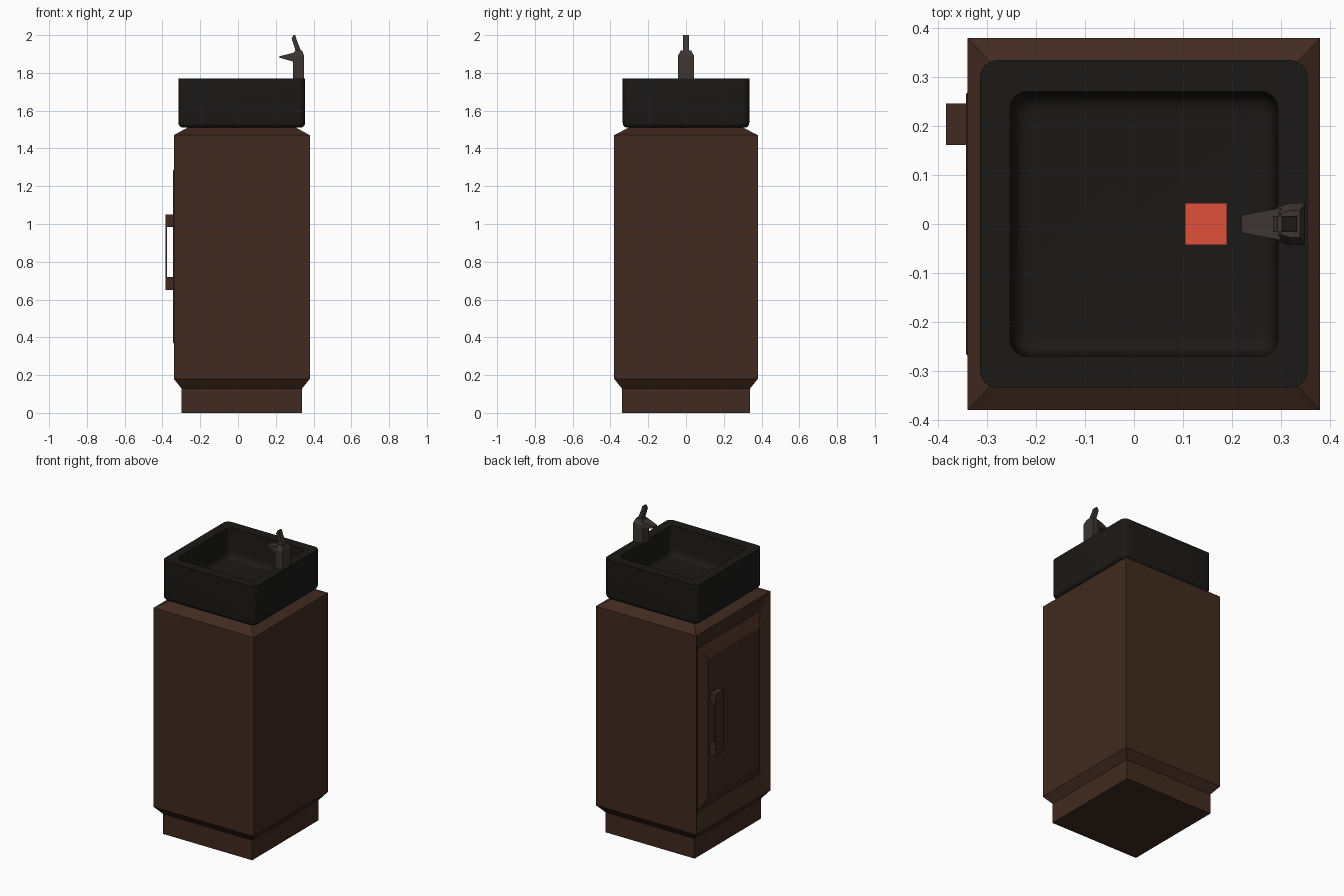
import bpy, bmesh, math
from mathutils import Vector

if "Cube" in bpy.data.objects:
    bpy.data.objects.remove(bpy.data.objects["Cube"])

CX = 0.02  # cabinet and sink centre in x


def material(name, rgb):
    m = bpy.data.materials.new(name)
    m.diffuse_color = (*rgb, 1)
    m.use_nodes = True
    m.node_tree.nodes["Principled BSDF"].inputs["Base Color"].default_value = m.diffuse_color
    return m


WOOD = material("dark_wood", (0.052, 0.023, 0.014))
STONE = material("black_stone", (0.011, 0.010, 0.009))
METAL = material("dark_metal", (0.045, 0.036, 0.032))
RED = material("red_drain", (0.75, 0.08, 0.045))


def finish(name, bm, mat, smooth=None):
    bmesh.ops.recalc_face_normals(bm, faces=bm.faces)
    me = bpy.data.meshes.new(name)
    bm.to_mesh(me)
    bm.free()
    ob = bpy.data.objects.new(name, me)
    bpy.context.collection.objects.link(ob)
    me.materials.append(mat)
    if smooth:
        bpy.context.view_layer.objects.active = ob
        ob.select_set(True)
        bpy.ops.object.shade_smooth_by_angle(angle=math.radians(smooth))
        ob.select_set(False)
    return ob


def loft(bm, rings, cap_start=True, cap_end=True):
    """Skin matching rings of points; returns the rings as vertices."""
    vs = [[bm.verts.new(p) for p in r] for r in rings]
    for a, b in zip(vs, vs[1:]):
        for i in range(len(a)):
            j = (i + 1) % len(a)
            bm.faces.new((a[i], a[j], b[j], b[i]))
    if cap_start:
        bm.faces.new(vs[0][::-1])
    if cap_end:
        bm.faces.new(vs[-1])
    return vs


def rect(hx, hy, z, cx=CX):
    return [(cx + sx * hx, sy * hy, z) for sx, sy in ((-1, -1), (1, -1), (1, 1), (-1, 1))]


def rounded(hx, hy, r, z, seg=6):
    pts = []
    for q, (sx, sy) in enumerate(((1, 1), (-1, 1), (-1, -1), (1, -1))):
        for k in range(seg + 1):
            a = math.pi / 2 * (q + k / seg)
            pts.append((CX + sx * (hx - r) + r * math.cos(a),
                        sy * (hy - r) + r * math.sin(a), z))
    return pts


def box(name, lo, hi, mat):
    bm = bmesh.new()
    loft(bm, [[(x, y, z) for x, y in ((lo[0], lo[1]), (hi[0], lo[1]), (hi[0], hi[1]), (lo[0], hi[1]))]
              for z in (lo[2], hi[2])])
    return finish(name, bm, mat)


# Cabinet: plinth, flare, body and tapered top
bm = bmesh.new()
rings = loft(bm, [rect(.32, .34, 0), rect(.32, .34, .13), rect(.36, .38, .18),
                  rect(.36, .38, 1.47), rect(.27, .285, 1.52)])
# Door on the left side: sloped groove around a raised panel
lo, hi = rings[2], rings[3]
edge = [lo[0], lo[3], hi[3], hi[0]]
bmesh.ops.delete(bm, geom=[f for f in bm.faces if set(f.verts) == set(edge)], context='FACES_ONLY')
for x, hy, z0, z1 in ((-.305, .32, .30, 1.355), (-.344, .265, .375, 1.28)):
    ring = [bm.verts.new((x, y, z)) for y, z in ((-hy, z0), (hy, z0), (hy, z1), (-hy, z1))]
    for i in range(4):
        j = (i + 1) % 4
        bm.faces.new((edge[i], edge[j], ring[j], ring[i]))
    edge = ring
bm.faces.new(edge)
finish("cabinet", bm, WOOD)

# Door handle: two posts and a thin bar
for n, z0, z1 in (("lower", .65, .72), ("upper", .985, 1.05)):
    box(f"handle_post_{n}", (-.376, .162, z0), (-.342, .246, z1), WOOD)
box("handle_bar", (-.384, .162, .65), (-.376, .246, 1.05), WOOD)

# Sink: outer shell, flat rim and filleted basin
def arc(h, z, r, sgn, n=5):
    """Quarter fillet at the foot of a wall, as (half size, z, radius inset)."""
    out = []
    for k in range(n + 1):
        a = math.pi / 2 * k / n
        out.append((h - r * (1 - math.sin(a)), z + r * (1 - math.cos(a))))
    return out if sgn > 0 else out[::-1]


outer = arc(.335, 1.51, .025, 1) + [(.335, 1.77)]
inner = [(.274, 1.77)] + arc(.268, 1.58, .035, -1)
bm = bmesh.new()
loft(bm, [rounded(h, h, .036 - (.335 - h) * .4, z) for h, z in outer] +
     [rounded(h, h - .003, .036 - (.274 - h) * .4, z) for h, z in inner])
finish("sink", bm, STONE, 35)

# Drain
bm = bmesh.new()
loft(bm, [rect(.043, .043, 1.579, .147), rect(.043, .043, 1.584, .147),
          rect(.023, .023, 1.584, .147), rect(.023, .023, 1.582, .147)])
finish("drain", bm, RED)

# Tap body: tapered towards the spout with a chamfered top
plan = ((.35, -.043), (.35, .043), (.318, .043), (.29, .033), (.29, -.033), (.318, -.043))
bm = bmesh.new()
loft(bm, [[(x, y, 1.765) for x, y in plan], [(x, y, 1.89) for x, y in plan],
          [(.321 + (x - .321) * .65, y * .65, 1.918) for x, y in plan]])
finish("tap_body", bm, METAL)

# Spout: wedge narrowing to its tip
bm = bmesh.new()
loft(bm, [[(x, -w, b), (x, w, b), (x, w, t), (x, -w, t)]
          for x, w, b, t in ((.30, .033, 1.858, 1.908), (.22, .018, 1.88, 1.888))])
finish("tap_spout", bm, METAL)

# Lever: leaning bar
bm = bmesh.new()
loft(bm, [[(x0, -.016, z0), (x1, -.016, z1), (x1, .016, z1), (x0, .016, z0)]
          for x0, z0, x1, z1 in ((.307, 1.91, .336, 1.91), (.284, 1.982, .31, 1.976),
                                 (.293, 2.0, .303, 2.0))])
finish("tap_lever", bm, METAL)
